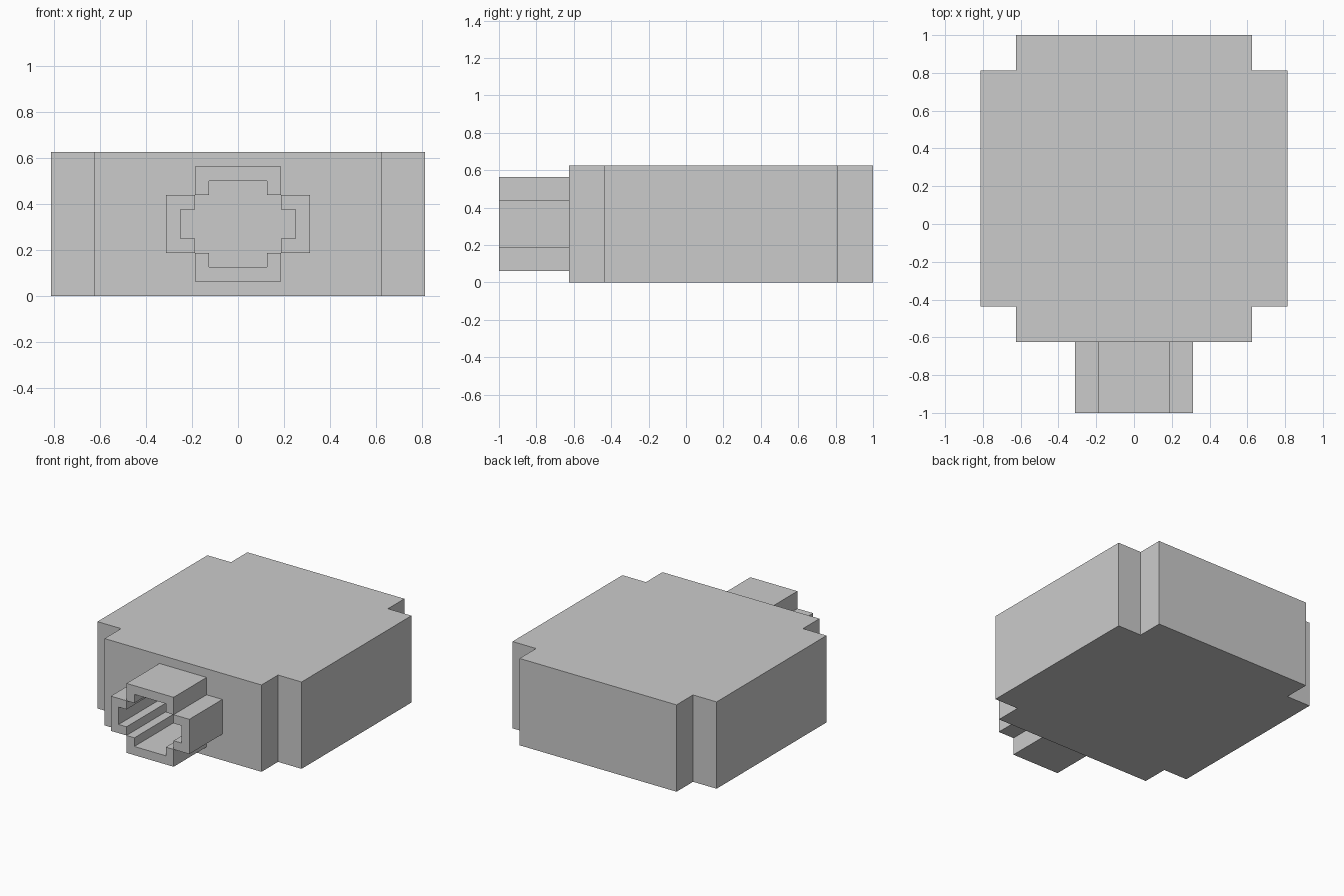
import bpy, bmesh

if "Cube" in bpy.data.objects:
    bpy.data.objects.remove(bpy.data.objects["Cube"])


def prism(name, profile, start, end, axis):
    """Extrude a closed 2D profile along z (x,y profile) or y (x,z profile)."""
    place = (lambda a, b, t: (a, b, t)) if axis == 'z' else (lambda a, b, t: (a, t, b))
    bm = bmesh.new()
    face = bm.faces.new([bm.verts.new(place(a, b, start)) for a, b in profile])
    moved = bmesh.ops.extrude_face_region(bm, geom=[face])['geom']
    offset = place(0, 0, end - start)
    bmesh.ops.translate(bm, vec=offset, verts=[v for v in moved if isinstance(v, bmesh.types.BMVert)])
    bmesh.ops.recalc_face_normals(bm, faces=bm.faces)
    mesh = bpy.data.meshes.new(name)
    bm.to_mesh(mesh)
    bm.free()
    obj = bpy.data.objects.new(name, mesh)
    bpy.context.collection.objects.link(obj)
    return obj


def four_way(quarter, centre):
    """Mirror a quarter outline (from the +x side to the +y side) into a closed loop."""
    half = quarter + [(-a, b) for a, b in reversed(quarter)]
    loop = half + [(-a, -b) for a, b in half]
    return [(a, b + centre) for a, b in loop]


MID = 0.3125      # height of the socket axis
FRONT = -0.625    # front wall of the body

# Block body with notched corners
body = prism("body", four_way([(0.8125, 0.625), (0.625, 0.625), (0.625, 0.8125)], 0.1875),
             0, 0.625, 'z')

# Stepped socket opening continuing into the body
opening = four_way([(0.25, 0.0625), (0.1875, 0.0625), (0.1875, 0.125),
                    (0.125, 0.125), (0.125, 0.1875)], MID)
cutter = prism("socket_cutter", opening, -1.1, -0.375, 'y')
cutter.hide_render = True
cut = body.modifiers.new("socket", 'BOOLEAN')
cut.operation = 'DIFFERENCE'
cut.solver = 'EXACT'
cut.object = cutter
bpy.context.view_layer.objects.active = body
bpy.ops.object.modifier_apply(modifier=cut.name)
bpy.data.objects.remove(cutter)

# Socket collar: upper and lower brackets, then left and right brackets
cap = [(-0.1875, 0.125), (-0.1875, 0.25), (0.1875, 0.25), (0.1875, 0.125),
       (0.125, 0.125), (0.125, 0.1875), (-0.125, 0.1875), (-0.125, 0.125)]
side = [(0.1875, 0.125), (0.3125, 0.125), (0.3125, -0.125), (0.1875, -0.125),
        (0.1875, -0.0625), (0.25, -0.0625), (0.25, 0.0625), (0.1875, 0.0625)]
for s, cap_name, side_name in ((1, "upper", "right"), (-1, "lower", "left")):
    prism(f"socket_{cap_name}_bracket", [(a, MID + s * b) for a, b in cap], -1, FRONT, 'y')
    prism(f"socket_{side_name}_bracket", [(s * a, MID + b) for a, b in side], -1, FRONT, 'y')
